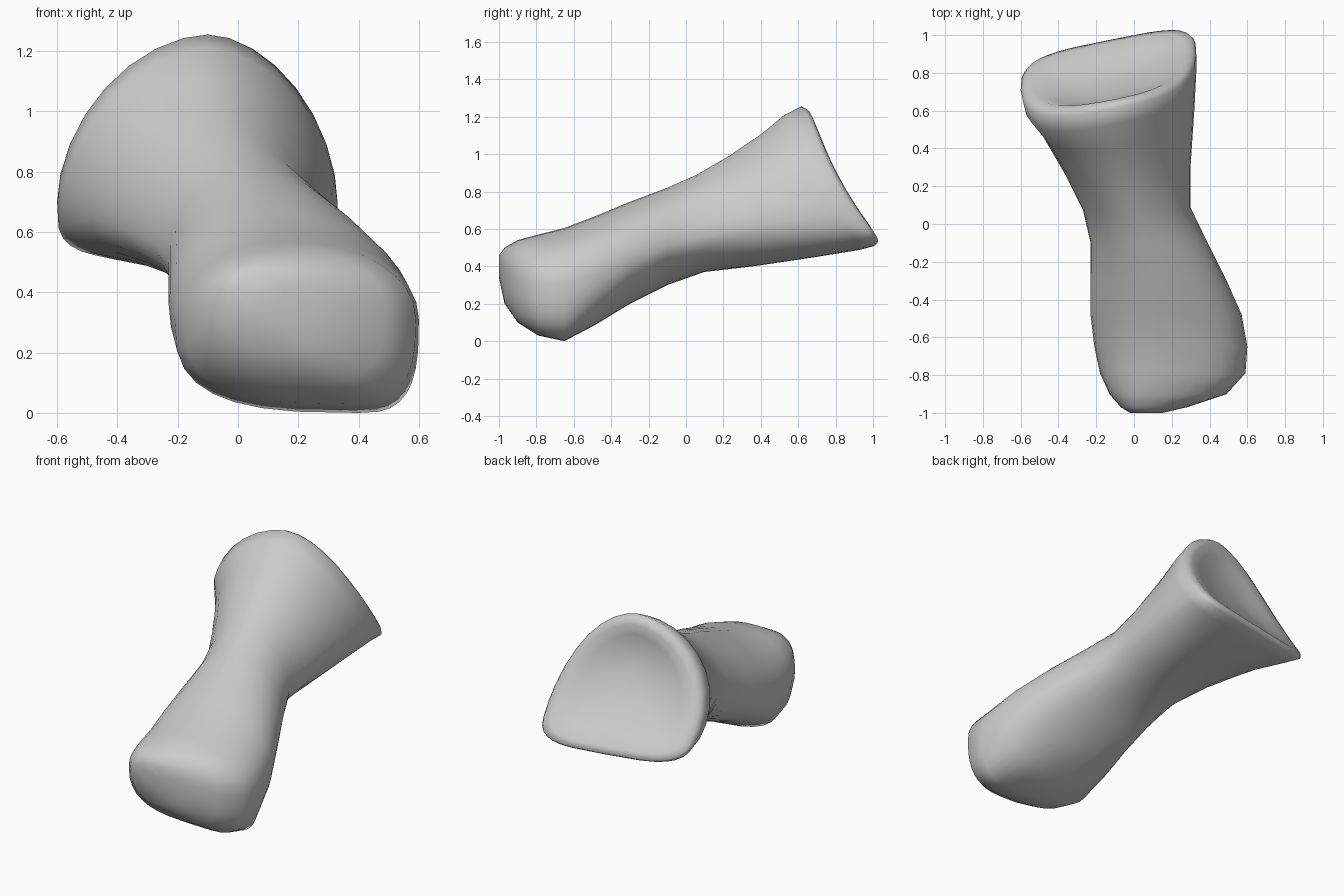
import bpy, bmesh, math

cube = bpy.data.objects.get("Cube")
if cube:
    bpy.data.objects.remove(cube, do_unlink=True)

SIDES = 32

# Cross-sections from the rounded tip to the flared base:
# y, slant, lowest x, highest x, widest z, left, right, bottom, top, powers below and above
SECTIONS = [
    (-1.0, 0, .06, .06, .40, -.02, .15, .34, .46, 2, 2),
    (-.97, 0, .12, .08, .37, -.07, .28, .20, .50, 2.3, 2.2),
    (-.9, 0, .25, .13, .34, -.13, .49, .10, .54, 2.6, 2.2),
    (-.79, 0, .36, .15, .31, -.18, .59, .03, .57, 2.9, 2.1),
    (-.65, 0, .4, .14, .31, -.21, .6, .0, .605, 3, 2),
    (-.48, 0, .25, .12, .36, -.23, .57, .09, .67, 2.5, 1.95),
    (-.3, 0, .04, .09, .43, -.23, .49, .2, .745, 2.1, 1.9),
    (-.1, 0, -.07, .04, .51, -.23, .39, .3, .82, 1.9, 1.8),
    (.06, .1, -.03, 0, .56, -.27, .3, .37, .89, 1.9, 1.8),
    (.25, .3, .06, -.05, .61, -.37, .3, .4, .99, 1.9, 1.8),
    (.48, .7, .05, -.08, .65, -.49, .32, .45, 1.11, 2.2, 1.8),
    (.65, 1, -.05, -.1, .69, -.58, .33, .485, 1.21, 3, 1.8),
    (.74, 1, -.1, -.1, .7, -.6, .33, .505, 1.255, 4, 1.8),
]


def spow(v, n):
    return math.copysign(abs(v) ** (2 / n), v)


def section_points(y, slant, x_low, x_high, cz, left, right, low, high, n_low, n_high):
    points = []
    for i in range(SIDES):
        a = 2 * math.pi * i / SIDES
        c, s = math.cos(a), math.sin(a)
        n, cx = (n_high, x_high) if s > 0 else (n_low, x_low)
        x = cx + spow(c, n) * (right - cx if c > 0 else cx - left)
        z = cz + spow(s, n) * (high - cz if s > 0 else cz - low)
        h = z - .85
        points.append((x, y + slant * (.2 * x - .5 * h + .6 * h * h), z))
    return points


def shrunk(section, scale, y):
    """Same outline pulled towards the middle of the joint face."""
    _, slant, x_low, x_high, cz, left, right, low, high, a, b = section
    mx, mz = (left + right) / 2, (low + high) / 2

    def pull(v, m):
        return m + (v - m) * scale
    return (y, slant, pull(x_low, mx), pull(x_high, mx), pull(cz, mz), pull(left, mx),
            pull(right, mx), pull(low, mz), pull(high, mz), a, b)


# Rounded rim and shallow dished joint face
base = SECTIONS[-1]
dish = [(.96, .77), (.87, .783), (.7, .77), (.5, .755), (.3, .745), (.12, .742)]
rings = SECTIONS + [shrunk(base, s, y) for s, y in dish]

# Loft the sections into one closed surface
bm = bmesh.new()
loops = [[bm.verts.new(p) for p in section_points(*r)] for r in rings]
for a, b in zip(loops, loops[1:]):
    for i in range(SIDES):
        j = (i + 1) % SIDES
        bm.faces.new((a[i], a[j], b[j], b[i]))
bm.faces.new(loops[0])
bm.faces.new(loops[-1])
bmesh.ops.recalc_face_normals(bm, faces=bm.faces)
for face in bm.faces:
    face.smooth = True

mesh = bpy.data.meshes.new("finger_bone")
bm.to_mesh(mesh)
bm.free()
bone = bpy.data.objects.new("finger_bone", mesh)
bpy.context.collection.objects.link(bone)

# Plain grey colour
grey = bpy.data.materials.new("light_grey")
grey.use_nodes = True
colour = (.6, .6, .6, 1)
grey.diffuse_color = colour
grey.node_tree.nodes["Principled BSDF"].inputs["Base Color"].default_value = colour
mesh.materials.append(grey)
